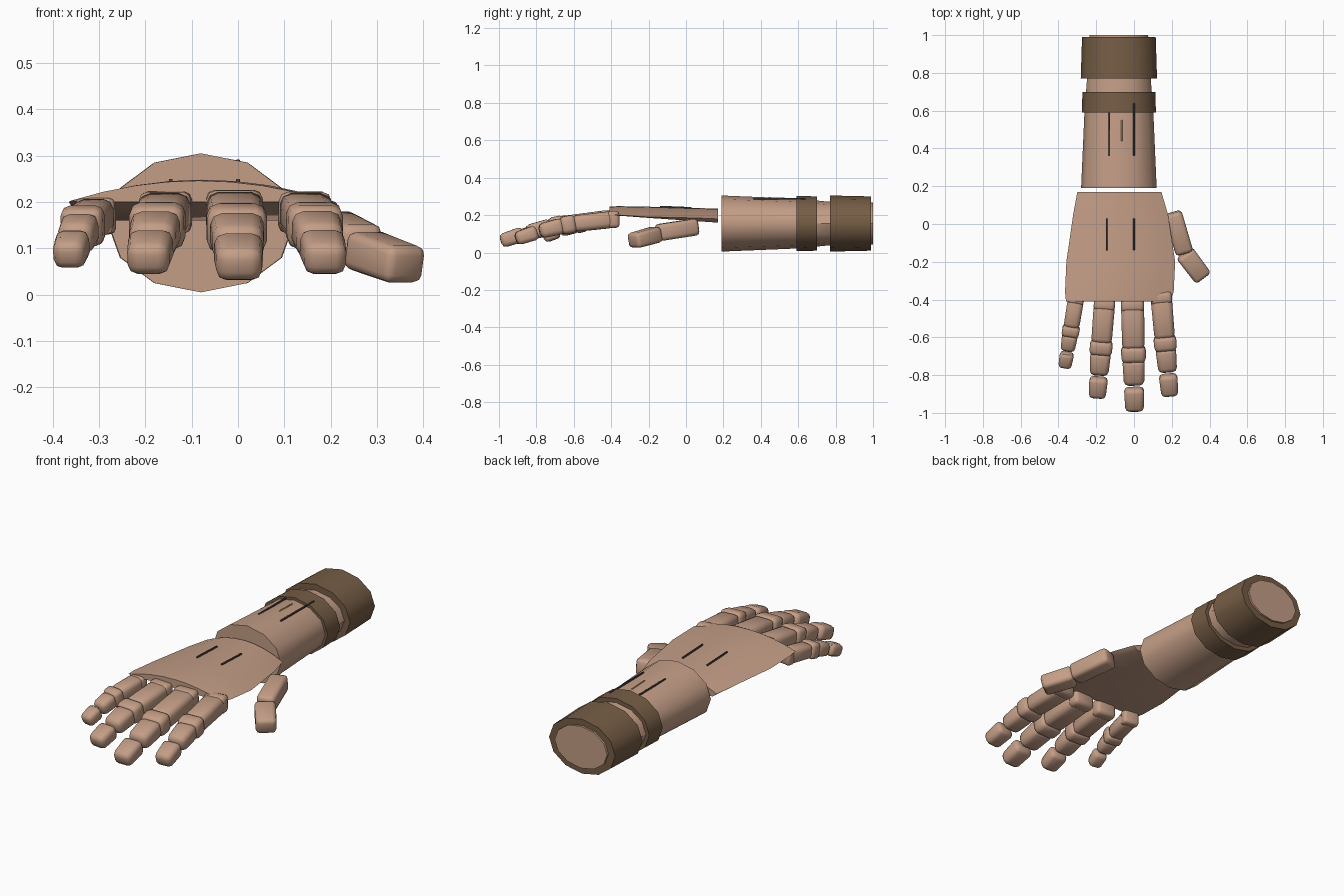
import bpy, bmesh, math
from mathutils import Vector, Matrix

if "Cube" in bpy.data.objects:
    bpy.data.objects.remove(bpy.data.objects["Cube"])


def material(name, rgb):
    m = bpy.data.materials.new(name)
    m.diffuse_color = (*rgb, 1)
    m.use_nodes = True
    m.node_tree.nodes["Principled BSDF"].inputs["Base Color"].default_value = m.diffuse_color
    return m


SKIN = material("tan", (0.55, 0.34, 0.24))
BROWN = material("brown", (0.18, 0.11, 0.06))
DARK = material("dark", (0.08, 0.06, 0.05))
YELLOW = material("yellow", (0.7, 0.5, 0.15))
NAIL = material("nail", (0.6, 0.55, 0.5))


def finish(bm, name, mat, angle=40):
    bmesh.ops.recalc_face_normals(bm, faces=bm.faces)
    me = bpy.data.meshes.new(name)
    bm.to_mesh(me)
    bm.free()
    ob = bpy.data.objects.new(name, me)
    bpy.context.collection.objects.link(ob)
    me.materials.append(mat)
    bpy.ops.object.select_all(action='DESELECT')
    ob.select_set(True)
    bpy.context.view_layer.objects.active = ob
    bpy.ops.object.shade_smooth_by_angle(angle=math.radians(angle))
    return ob


def loft(name, sections, mat, angle=40):
    """Skin between equal-length point rings and cap both ends."""
    bm = bmesh.new()
    rings = [[bm.verts.new(p) for p in s] for s in sections]
    n = len(rings[0])
    for a, b in zip(rings, rings[1:]):
        for i in range(n):
            bm.faces.new((a[i], a[(i + 1) % n], b[(i + 1) % n], b[i]))
    bm.faces.new(rings[0])
    bm.faces.new(rings[-1])
    return finish(bm, name, mat, angle)


def oval(y, rx, rz, n=12):
    return [(-0.08 + rx * math.sin(i * math.tau / n), y,
             0.155 + rz * math.cos(i * math.tau / n)) for i in range(n)]


def segment(name, p0, p1, w, h, taper=0.9, bevel=0.28, mat=SKIN):
    """Rounded, tapered box running from p0 to p1."""
    p0, p1 = Vector(p0), Vector(p1)
    d = (p1 - p0).normalized()
    side = d.cross(Vector((0, 0, 1))).normalized()
    up = side.cross(d)
    length = (p1 - p0).length
    bm = bmesh.new()
    bmesh.ops.create_cube(bm, size=1)
    for v in bm.verts:
        k = taper if v.co.y > 0 else 1
        v.co = Vector((v.co.x * w * k, v.co.y * length, v.co.z * h * k))
    bmesh.ops.bevel(bm, geom=bm.edges[:], offset=min(w, h, length) * bevel,
                    segments=2, profile=0.5, affect='EDGES', clamp_overlap=True)
    m = Matrix((side, d, up)).transposed().to_4x4()
    m.translation = (p0 + p1) / 2
    bm.transform(m)
    return finish(bm, name, mat, 50)


# forearm and its two bands
loft("forearm", [oval(0.19, 0.2, 0.15), oval(0.60, 0.182, 0.133),
                 oval(0.75, 0.17, 0.118), oval(1.0, 0.155, 0.112)], SKIN)
loft("narrow_band", [oval(0.59, 0.196, 0.148), oval(0.70, 0.193, 0.145)], BROWN)
loft("wide_band", [oval(0.77, 0.202, 0.15), oval(0.99, 0.195, 0.145)], BROWN)


# palm: wedge with an arched top
def palm_ring(y, x0, x1, edge, top, bottom):
    ring = []
    for i in range(9):
        t = i / 8
        ring.append((x0 + (x1 - x0) * t, y, edge + (top - edge) * (1 - abs(2 * t - 1) ** 2)))
    inset = 0.025
    return ring + [(x1 - inset, y, bottom), (x0 + inset, y, bottom)]


loft("palm", [palm_ring(0.17, -0.30, 0.145, 0.18, 0.235, 0.16),
              palm_ring(0.05, -0.322, 0.18, 0.185, 0.238, 0.168),
              palm_ring(-0.2, -0.358, 0.218, 0.19, 0.245, 0.185),
              palm_ring(-0.36, -0.365, 0.21, 0.2, 0.248, 0.197),
              palm_ring(-0.41, -0.36, 0.19, 0.203, 0.246, 0.2)], SKIN)


# fingers: base and tip centres, width, height
FINGERS = {
    "little": ((-0.305, -0.385, 0.17), (-0.367, -0.76, 0.08), 0.088, 0.08),
    "ring": ((-0.155, -0.405, 0.178), (-0.195, -0.92, 0.072), 0.115, 0.092),
    "middle": ((-0.008, -0.405, 0.18), (0.003, -0.99, 0.06), 0.125, 0.096),
    "index": ((0.142, -0.37, 0.178), (0.19, -0.91, 0.072), 0.115, 0.092),
}
# part, start, end, width scale, taper
PARTS = [("base_knuckle", -0.02, 0.1, 0.98, 1.0), ("lower", 0.04, 0.44, 0.98, 0.96),
         ("mid_knuckle", 0.41, 0.56, 1.05, 0.98), ("upper", 0.53, 0.765, 0.95, 0.9),
         ("tip", 0.79, 1.0, 0.86, 0.9)]
for name, (a, b, w, h) in FINGERS.items():
    a, b = Vector(a), Vector(b)

    def at(t):
        p = a.lerp(b, t)
        p.z += 0.09 * t * (1 - t)
        return p
    for part, t0, t1, s, k in PARTS:
        segment(f"{name}_finger_{part}", at(t0), at(t1), w * s, h * s, k)

# nail on the little finger
segment("little_finger_nail", (-0.358, -0.69, 0.133), (-0.364, -0.735, 0.119),
        0.04, 0.012, 1, 0.1, NAIL)

# thumb
segment("thumb_lower", (0.205, 0.06, 0.138), (0.268, -0.155, 0.105), 0.095, 0.09, 1.0, 0.22)
segment("thumb_tip", (0.268, -0.155, 0.098), (0.366, -0.285, 0.062), 0.105, 0.085, 0.95, 0.22)


# thin tendon lines on the hand and forearm
def rod(name, p0, p1, r, mat):
    segment(name, p0, p1, r * 2, r * 2, 1, 0.2, mat)


for i, x in enumerate((-0.145, 0.0)):
    rod(f"hand_tendon_{i}", (x, 0.03, 0.239), (x, -0.14, 0.246), 0.004, DARK)
for i, x in enumerate((-0.13, 0.0)):
    rod(f"forearm_tendon_{i}", (x, 0.36, 0.288), (x, 0.64, 0.286), 0.004, DARK)
rod("forearm_wire", (-0.065, 0.44, 0.293), (-0.065, 0.55, 0.289), 0.003, YELLOW)
